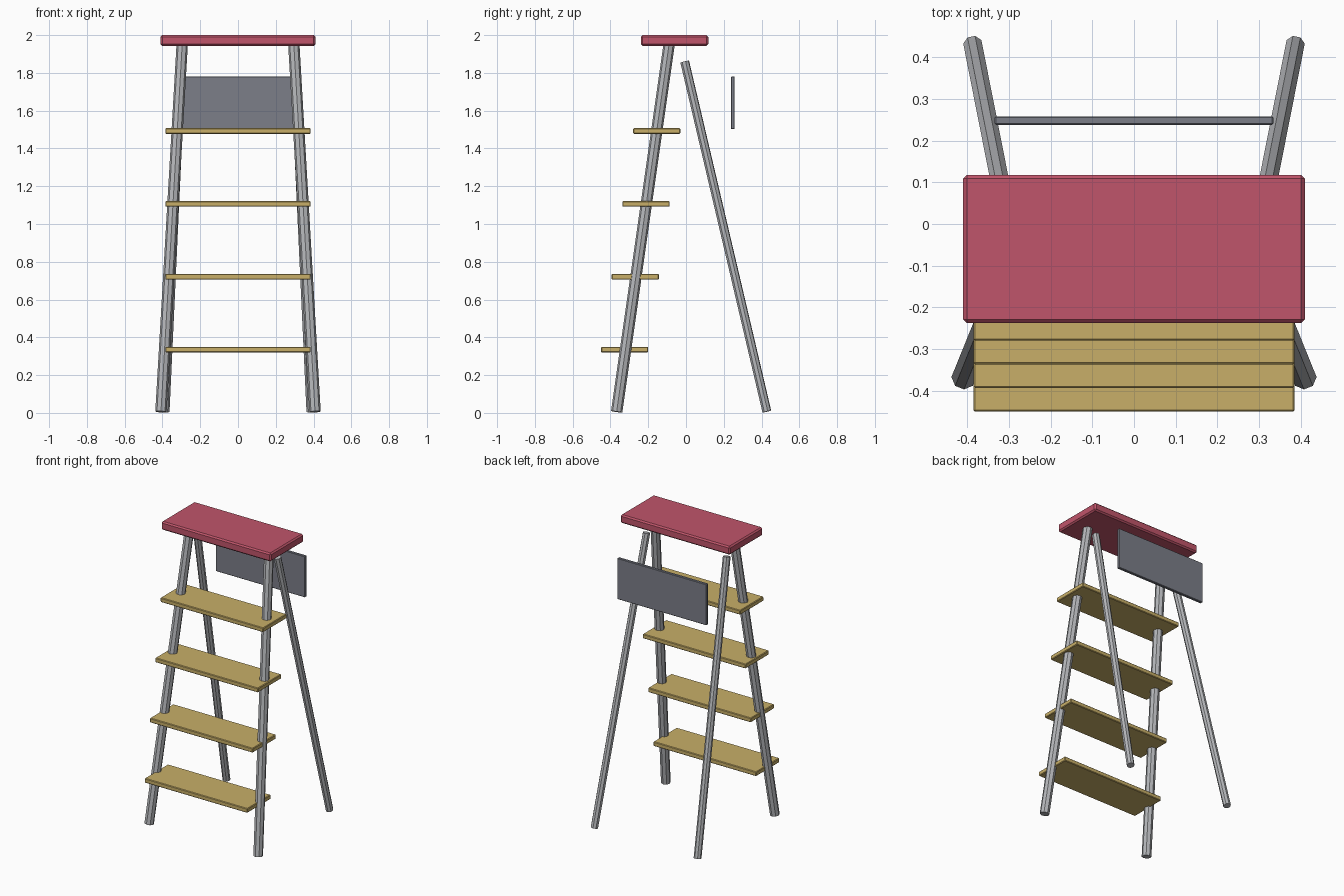
import bpy
import math
from mathutils import Vector, Matrix

cube = bpy.data.objects.get("Cube")
if cube:
    bpy.data.objects.remove(cube, do_unlink=True)


def make_material(name, rgb):
    mat = bpy.data.materials.new(name)
    mat.use_nodes = True
    color = (*rgb, 1.0)
    mat.diffuse_color = color
    mat.node_tree.nodes["Principled BSDF"].inputs["Base Color"].default_value = color
    return mat


red = make_material("red paint", (0.53, 0.09, 0.145))
wood = make_material("tan wood", (0.58, 0.43, 0.14))
metal = make_material("light metal", (0.46, 0.47, 0.49))
slate = make_material("slate grey", (0.20, 0.21, 0.25))


def board(name, size, center, bevel, mat):
    """Flat rectangular board with chamfered edges."""
    bpy.ops.mesh.primitive_cube_add(size=1, location=center)
    obj = bpy.context.object
    obj.name = name
    obj.data.transform(Matrix.Diagonal((*size, 1)))
    mod = obj.modifiers.new("chamfer", "BEVEL")
    mod.width = bevel
    mod.segments = 1
    obj.data.materials.append(mat)
    return obj


def leg(name, foot, head, radius):
    """Eight-sided tube running from foot to head."""
    a, b = Vector(foot), Vector(head)
    axis = b - a
    bpy.ops.mesh.primitive_cylinder_add(vertices=8, radius=radius, depth=axis.length)
    obj = bpy.context.object
    obj.name = name
    obj.data.transform(Matrix.Rotation(math.radians(22.5), 4, "Z"))
    obj.rotation_euler = axis.to_track_quat("Z", "Y").to_euler()
    obj.location = (a + b) / 2
    obj.data.materials.append(metal)
    return obj


# Legs, mirrored left and right
for side, s in (("left", 1), ("right", -1)):
    leg(f"front_leg_{side}", (s * 0.408, -0.367, 0.006), (s * 0.295, -0.088, 1.96), 0.03)
    leg(f"back_leg_{side}", (s * 0.386, 0.428, 0.007), (s * 0.300, -0.007, 1.86), 0.024)

# Steps climbing along the front legs
for i in range(4):
    board(f"step_{i + 1}", (0.77, 0.25, 0.03),
          (0, -0.325 + 0.0567 * i, 0.335 + 0.3857 * i), 0.004, wood)

# Top platform and rear panel
board("top_platform", (0.82, 0.356, 0.057), (0, -0.06, 1.9715), 0.009, red)
board("rear_panel", (0.668, 0.02, 0.278), (0, 0.248, 1.641), 0.003, slate)
